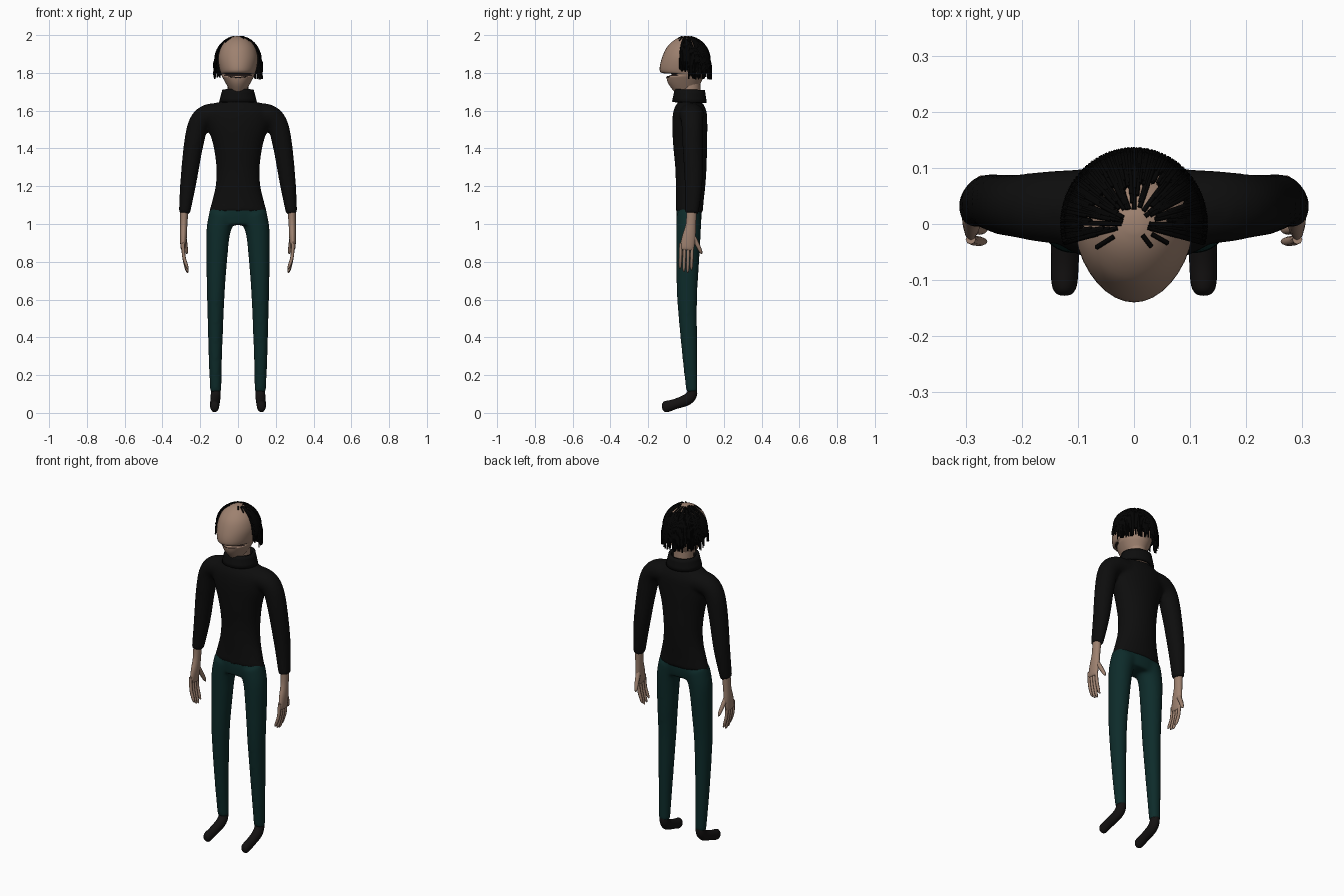
import bpy, bmesh, math, random
from mathutils import Vector

random.seed(4)
old = bpy.data.objects.get("Cube")
if old:
    bpy.data.objects.remove(old)


def material(name, colour):
    mat = bpy.data.materials.new(name)
    mat.use_nodes = True
    mat.diffuse_color = (*colour, 1)
    shader = mat.node_tree.nodes["Principled BSDF"]
    shader.inputs["Base Color"].default_value = (*colour, 1)
    shader.inputs["Roughness"].default_value = 0.8
    return mat


SKIN = material("skin", (0.34, 0.22, 0.16))
BLACK_KNIT = material("black_knit", (0.004, 0.004, 0.004))
TEAL = material("dark_teal_cloth", (0.004, 0.024, 0.023))
SHOE = material("shoe_black", (0.007, 0.006, 0.006))
HAIR = material("hair_black", (0.001, 0.001, 0.001))
MOUTH = material("mouth_dark", (0.02, 0.012, 0.01))


def spline(points, steps):
    """Catmull-Rom interpolation through tuples of any length."""
    pts = [Vector(p) for p in points]
    out = []
    for i in range(len(pts) - 1):
        a, b, c = pts[max(i - 1, 0)], pts[i], pts[i + 1]
        d = pts[min(i + 2, len(pts) - 1)]
        for k in range(steps):
            t = k / steps
            out.append(0.5 * (2 * b + (c - a) * t + (2 * a - 5 * b + 4 * c - d) * t * t
                              + (3 * b - a - 3 * c + d) * t ** 3))
    return out + [pts[-1]]


def skin_rings(bm, rings, caps=True):
    loops = [[bm.verts.new(p) for p in ring] for ring in rings]
    n = len(loops[0])
    for lo, hi in zip(loops, loops[1:]):
        for i in range(n):
            j = (i + 1) % n
            bm.faces.new((lo[i], lo[j], hi[j], hi[i]))
    if caps:
        bm.faces.new(loops[0][::-1])
        bm.faces.new(loops[-1])


def tube(bm, path, ref, sides=20, steps=5, caps=True):
    """Elliptical tube along (x, y, z, radius along ref, other radius)."""
    pts = spline(path, steps)
    rings = []
    for i, p in enumerate(pts):
        along = (pts[min(i + 1, len(pts) - 1)] - pts[max(i - 1, 0)]).to_3d().normalized()
        u = (ref - along * ref.dot(along)).normalized()
        v = along.cross(u)
        angles = [math.tau * k / sides for k in range(sides)]
        rings.append([p.to_3d() + u * math.cos(a) * p[3] + v * math.sin(a) * p[4]
                      for a in angles])
    skin_rings(bm, rings, caps)


def finish(bm, name, mats, voxel=0):
    bmesh.ops.recalc_face_normals(bm, faces=bm.faces)
    for f in bm.faces:
        f.smooth = True
    mesh = bpy.data.meshes.new(name)
    bm.to_mesh(mesh)
    bm.free()
    for m in mats:
        mesh.materials.append(m)
    mesh.set_sharp_from_angle(angle=math.radians(50))
    obj = bpy.data.objects.new(name, mesh)
    bpy.context.collection.objects.link(obj)
    if voxel:  # merge overlapping limbs into one soft surface
        mod = obj.modifiers.new("blend", "REMESH")
        mod.mode = "VOXEL"
        mod.voxel_size = voxel
        mod.use_smooth_shade = True
        mod = obj.modifiers.new("soften", "SMOOTH")
        mod.iterations = 8
    return obj


X, Y = Vector((1, 0, 0)), Vector((0, 1, 0))

# Sweater: torso and both sleeves blended together
bm = bmesh.new()
tube(bm, [(0, 0.017, 1.06, 0.155, 0.072), (0, 0.02, 1.12, 0.138, 0.073),
          (0, 0.024, 1.2, 0.119, 0.078), (0, 0.026, 1.3, 0.115, 0.083),
          (0, 0.022, 1.42, 0.132, 0.09), (0, 0.02, 1.53, 0.165, 0.093),
          (0, 0.022, 1.6, 0.165, 0.087), (0, 0.025, 1.645, 0.11, 0.065)], X, 32)
for s in (-1, 1):
    tube(bm, [(s * 0.06, 0.03, 1.575, 0.07, 0.062), (s * 0.15, 0.03, 1.577, 0.065, 0.06),
              (s * 0.205, 0.032, 1.535, 0.057, 0.056), (s * 0.235, 0.035, 1.42, 0.054, 0.052),
              (s * 0.263, 0.04, 1.22, 0.048, 0.043),
              (s * 0.284, 0.03, 1.055, 0.037, 0.03)], Y)
finish(bm, "sweater", [BLACK_KNIT], 0.009)

# Folded collar, an open thick band
bm = bmesh.new()
tube(bm, [(0, 0.018, 1.645, 0.1, 0.092), (0, 0.02, 1.712, 0.083, 0.08)], X, 32, 3, False)
band = finish(bm, "collar", [BLACK_KNIT])
thick = band.modifiers.new("thickness", "SOLIDIFY")
thick.thickness = 0.016

# Trousers: hips and both legs blended together
bm = bmesh.new()
tube(bm, [(0, 0.016, 1.1, 0.138, 0.064), (0, 0.016, 1.05, 0.155, 0.068),
          (0, 0.014, 0.995, 0.155, 0.062)], X, 32)
for s in (-1, 1):
    tube(bm, [(s * 0.08, 0.015, 1.05, 0.074, 0.066), (s * 0.104, 0.013, 0.96, 0.064, 0.066),
              (s * 0.113, 0.009, 0.8, 0.055, 0.061), (s * 0.118, 0.006, 0.6, 0.046, 0.053),
              (s * 0.12, 0.02, 0.3, 0.036, 0.04), (s * 0.118, 0.032, 0.11, 0.03, 0.03)], X)
finish(bm, "trousers", [TEAL], 0.009)

# Shoes, toes pointing down and forward
for s, side in ((-1, "right"), (1, "left")):
    bm = bmesh.new()
    tube(bm, [(s * 0.118, 0.033, 0.14, 0.023, 0.022), (s * 0.118, 0.031, 0.1, 0.026, 0.028),
              (s * 0.12, 0.005, 0.07, 0.026, 0.03), (s * 0.123, -0.06, 0.046, 0.025, 0.027),
              (s * 0.124, -0.105, 0.033, 0.023, 0.03), (s * 0.124, -0.122, 0.029, 0.016, 0.02),
              (s * 0.124, -0.127, 0.028, 0.004, 0.005)], X)
    finish(bm, side + "_shoe", [SHOE])

    # Hand: palm, four curled fingers and a thumb behind
    bm = bmesh.new()
    tube(bm, [(s * 0.284, 0.03, 1.08, 0.028, 0.022), (s * 0.287, 0.026, 1.0, 0.027, 0.019),
              (s * 0.289, 0.015, 0.93, 0.036, 0.018), (s * 0.291, 0.005, 0.875, 0.037, 0.013),
              (s * 0.29, 0.003, 0.862, 0.03, 0.006)], Y, 16)
    for i, drop in enumerate((0.02, 0.005, 0, 0.014)):
        y = -0.027 + i * 0.02
        tube(bm, [(s * 0.291, y, 0.9, 0.009, 0.009), (s * 0.287, y - 0.002, 0.83, 0.009, 0.009),
                  (s * 0.272, y - 0.004, 0.76 + drop, 0.008, 0.008),
                  (s * 0.264, y - 0.004, 0.742 + drop, 0.003, 0.003)], Y, 8, 4)
    tube(bm, [(s * 0.287, 0.03, 0.945, 0.015, 0.013), (s * 0.28, 0.058, 0.895, 0.012, 0.012),
              (s * 0.273, 0.077, 0.856, 0.009, 0.009),
              (s * 0.271, 0.084, 0.842, 0.003, 0.003)], Y, 8, 4)
    finish(bm, side + "_hand", [SKIN])

# Neck
bm = bmesh.new()
tube(bm, [(0, 0.025, 1.62, 0.055, 0.055), (0, 0.02, 1.78, 0.055, 0.055)], X)
finish(bm, "neck", [SKIN])

# Head: egg-shaped, rings of (height, half width, front depth, back depth)
profile = [(1.67, 0.02, 0.03, 0.05), (1.70, 0.038, 0.062, 0.06), (1.74, 0.062, 0.092, 0.075),
           (1.772, 0.08, 0.103, 0.09), (1.782, 0.085, 0.1, 0.093), (1.788, 0.087, 0.08, 0.094),
           (1.796, 0.09, 0.08, 0.096), (1.801, 0.092, 0.132, 0.097), (1.83, 0.1, 0.139, 0.101),
           (1.88, 0.105, 0.127, 0.105), (1.93, 0.093, 0.105, 0.092), (1.965, 0.069, 0.073, 0.067),
           (1.985, 0.042, 0.042, 0.04), (1.994, 0.014, 0.014, 0.014)]
bm = bmesh.new()
rings = []
for z, w, front, back in spline(profile, 3):
    ring = []
    for k in range(36):
        a = math.tau * k / 36
        depth = back if math.sin(a) > 0 else front
        ring.append((w * math.cos(a), depth * math.sin(a), z))
    rings.append(ring)
skin_rings(bm, rings)
for f in bm.faces:  # dark mouth inside the slot under the upper lip
    c = f.calc_center_median()
    if 1.784 < c.z < 1.799 and c.y < -0.045:
        f.material_index = 1
finish(bm, "head", [SKIN, MOUTH])

# Lower lip line
bm = bmesh.new()
lip = []
for k in range(-4, 5):
    a = k * 0.15
    r = 0.003 if abs(k) < 4 else 0.001
    lip.append((0.088 * math.sin(a), -0.102 * math.cos(a), 1.775 + 0.01 * abs(math.sin(a)), r, r))
tube(bm, lip, Vector((0, 0, 1)), 6, 2)
finish(bm, "lower_lip", [MOUTH])

# Hair: thin locks radiating from the crown, then hanging straight
hair = bpy.data.curves.new("hair", "CURVE")
hair.dimensions = "3D"
hair.bevel_depth = 0.0042
hair.bevel_resolution = 0
hair.use_fill_caps = True
hair.materials.append(HAIR)


def lock(turn, start, stop, end_z=None):
    pts = []
    for k in range(7):
        t = start + (stop - start) * k / 6
        spread = math.sin(t)
        pts.append((spread * 0.122 * math.cos(turn), spread * 0.127 * math.sin(turn),
                    1.865 + 0.129 * math.cos(t)))
    if end_z:
        x, y, z = pts[-1]
        pts.append((x * 1.04, y * 1.04, (z + end_z) / 2))
        pts.append((x * 1.05, y * 1.05, end_z))
    line = hair.splines.new("POLY")
    line.points.add(len(pts) - 1)
    for point, co in zip(line.points, pts):
        point.co = (*co, 1)


COUNT = 150
for i in range(COUNT):
    turn = -0.25 + (math.pi + 0.5) * (i + random.uniform(-0.4, 0.4)) / (COUNT - 1)
    start = random.uniform(0.15, 1.0)
    bottom = 1.765 + random.uniform(0, 0.06) + (0.03 if math.sin(turn) < 0.1 else 0)
    lock(turn, start, math.pi / 2, bottom)
# Short stray locks above the forehead
for turn, start, stop in ((-0.5, 0.3, 0.6), (-0.9, 0.2, 0.42), (-2.6, 0.35, 0.7), (-2.9, 0.3, 0.9)):
    lock(turn, start, stop)
bpy.context.collection.objects.link(bpy.data.objects.new("hair", hair))
